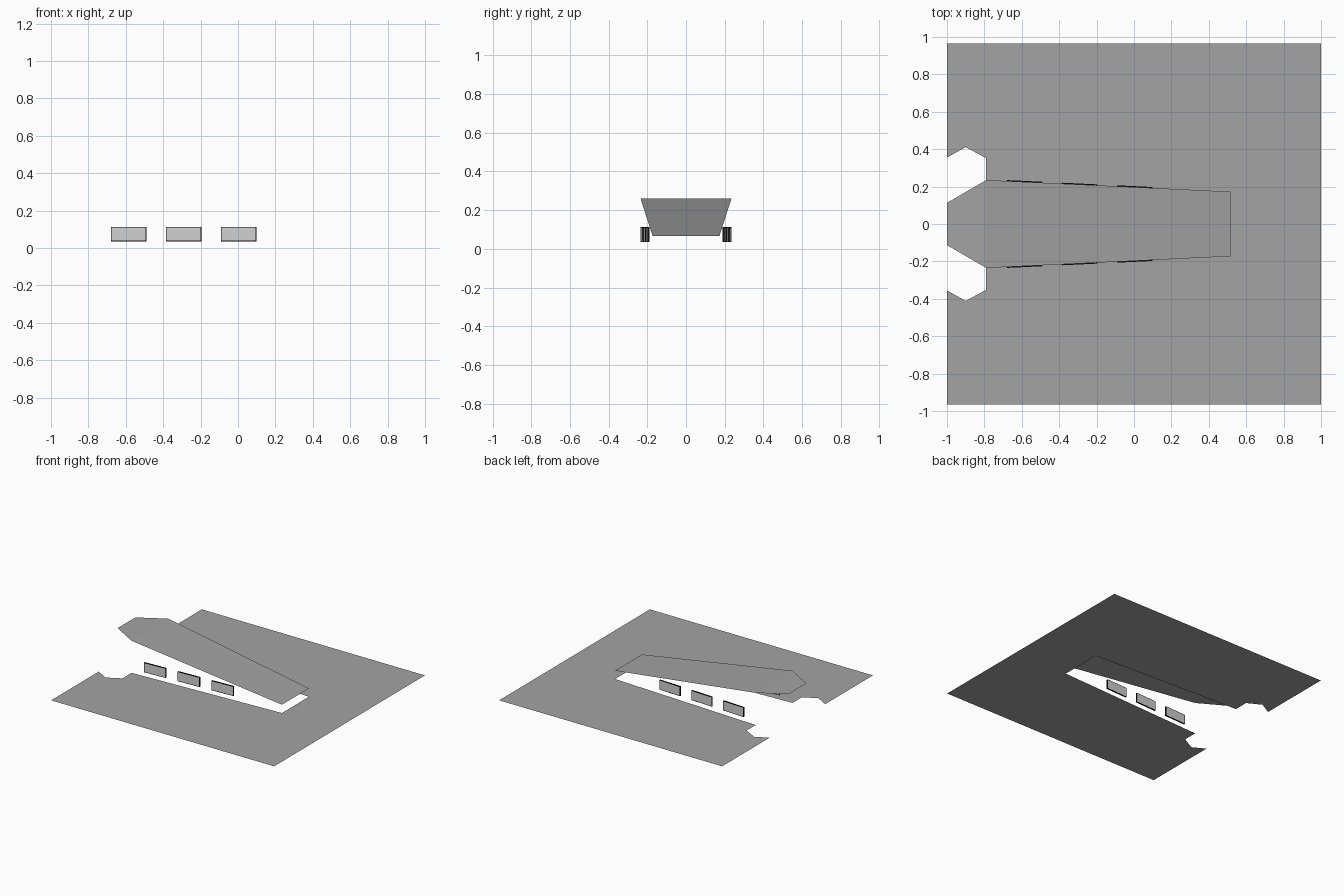
import bpy, bmesh, math
from mathutils import Matrix

if "Cube" in bpy.data.objects:
    bpy.data.objects.remove(bpy.data.objects["Cube"])


def material(name, value):
    m = bpy.data.materials.new(name)
    m.diffuse_color = (value, value, value, 1)
    m.use_nodes = True
    m.node_tree.nodes["Principled BSDF"].inputs["Base Color"].default_value = m.diffuse_color
    return m


concrete = material("concrete_grey", 0.37)
black = material("frame_black", 0.005)
panel = material("panel_light_grey", 0.65)


def finish(bm, name, mats):
    me = bpy.data.meshes.new(name)
    bm.to_mesh(me)
    bm.free()
    for m in mats:
        me.materials.append(m)
    ob = bpy.data.objects.new(name, me)
    bpy.context.collection.objects.link(ob)
    return ob


def mirrored(half):
    """Close a half outline by mirroring it across y = 0."""
    return half + [(x, -y, *z) for x, y, *z in reversed(half)]


# Plan shape shared by the ramp and the opening beneath it
WIDE_X, WIDE_Y = -0.79, 0.235
END_X, END_Y = 0.515, 0.173
TOP_Z, LOW_Z = 0.26, 0.067
slope = (END_Y - WIDE_Y) / (END_X - WIDE_X)

# Ground sheet with the ramp opening and two part-hexagon notches
bm = bmesh.new()
outline = mirrored([(END_X, END_Y), (WIDE_X, WIDE_Y), (WIDE_X, 0.352), (-0.9, 0.411),
                    (-1, 0.355), (-1, 0.965), (1, 0.965)])
# split into two halves and a strip ahead of the opening
half = outline[:7] + [(1, 0), (END_X, 0)]
for s in (1, -1):
    f = bm.faces.new([bm.verts.new((x, s * y, 0)) for x, y in half])
    f.normal_update()
    if f.normal.z < 0:
        f.normal_flip()
bmesh.ops.remove_doubles(bm, verts=bm.verts, dist=1e-5)
bmesh.ops.dissolve_limit(bm, angle_limit=0.01, verts=bm.verts, edges=bm.edges)
finish(bm, "ground_sheet", [concrete])

# Ramp sheet: level landing, then a tapering slope
bm = bmesh.new()
for rim in ([(-1, 0.113, TOP_Z), (WIDE_X, WIDE_Y, TOP_Z)],
            [(WIDE_X, WIDE_Y, TOP_Z), (END_X, END_Y, LOW_Z)]):
    f = bm.faces.new([bm.verts.new(p) for p in mirrored(rim)])
    f.normal_update()
    if f.normal.z < 0:
        f.normal_flip()
bmesh.ops.remove_doubles(bm, verts=bm.verts, dist=1e-5)
finish(bm, "ramp_sheet", [concrete])

# Framed panels along both edges of the ramp
for side, label in ((-1, "front"), (1, "back")):
    for i in range(3):
        x = -0.585 + 0.294 * i
        y = WIDE_Y + (x - WIDE_X) * slope
        bm = bmesh.new()
        bmesh.ops.create_cube(bm, size=1, matrix=Matrix.Diagonal((0.19, 0.01, 0.078, 1)))
        faces = [f for f in bm.faces if abs(f.normal.y) > 0.9]
        bmesh.ops.inset_individual(bm, faces=faces, thickness=0.006)
        for f in faces:
            f.material_index = 1
        ob = finish(bm, f"{label}_panel_{i + 1}", [black, panel])
        ob.location = (x, side * y, 0.074)
        ob.rotation_euler.z = side * math.atan(slope)
